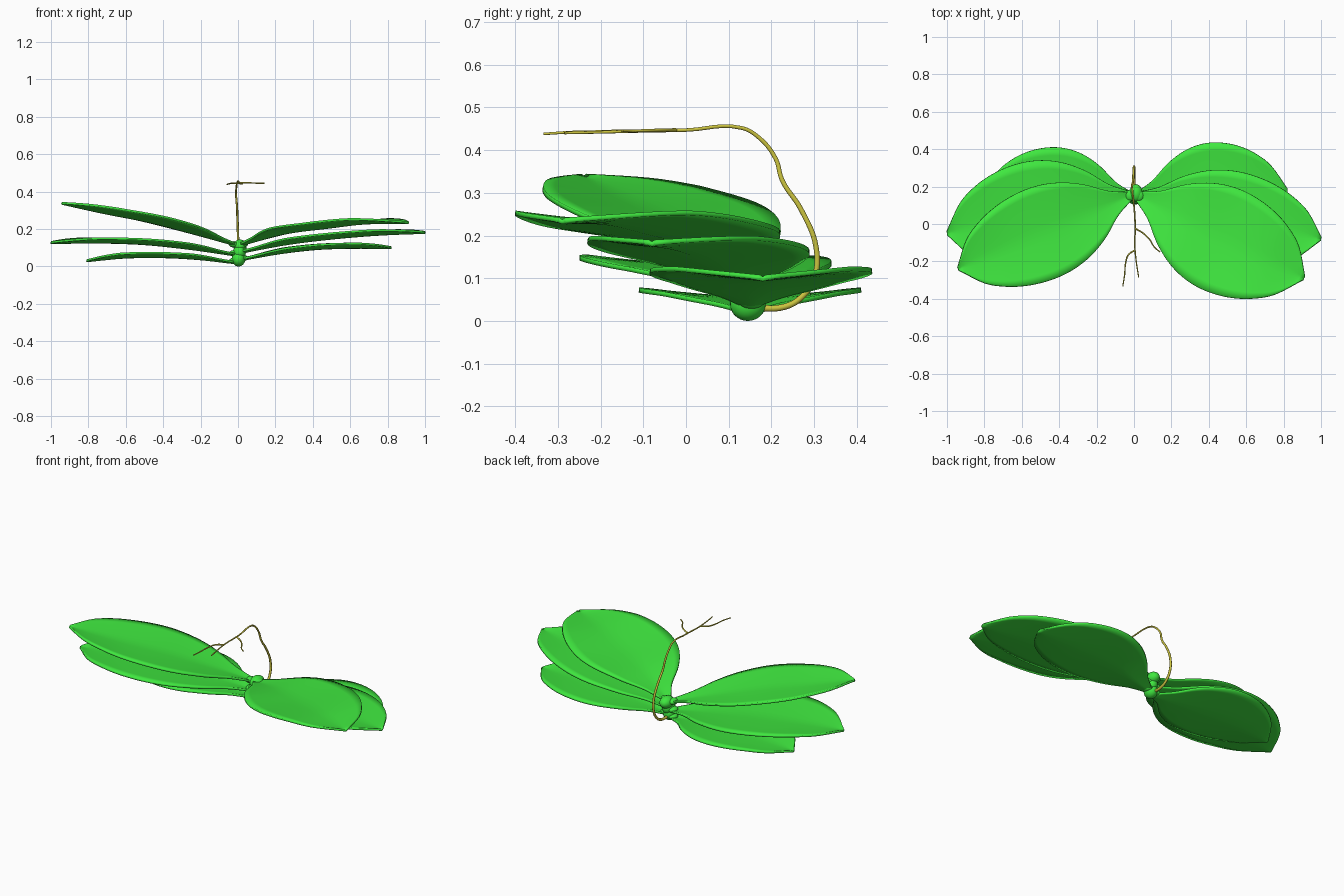
import bpy, bmesh, math
from mathutils import Vector

if "Cube" in bpy.data.objects:
    bpy.data.objects.remove(bpy.data.objects["Cube"])


def material(name, color):
    m = bpy.data.materials.new(name)
    m.diffuse_color = (*color, 1)
    m.use_nodes = True
    m.node_tree.nodes["Principled BSDF"].inputs["Base Color"].default_value = m.diffuse_color
    return m


GREEN = material("leaf_green", (0.05, 0.8, 0.05))
YELLOW = material("stalk_yellow", (0.6, 0.55, 0.05))


def interp(pts, t):
    """Smooth interpolation through evenly spaced values."""
    f = min(max(t, 0), 1) * (len(pts) - 1)
    i = min(int(f), len(pts) - 2)
    u = f - i
    a, b = pts[i], pts[i + 1]
    p = pts[i - 1] if i else 2 * a - b
    n = pts[i + 2] if i + 2 < len(pts) else 2 * b - a
    return 0.5 * (2 * a + (b - p) * u + (2 * p - 5 * a + 4 * b - n) * u * u
                  + (3 * a - p - 3 * b + n) * u ** 3)


# Relative half width of a leaf at even steps from base to tip
WIDTH = [0.09, 0.29, 0.60, 0.82, 0.95, 1.0, 0.98, 0.90, 0.75, 0.50, 0.03]


def leaf(name, base, tip, half, heights, bow, fold=0.022, rows=40, cols=12):
    base, tip = Vector(base), Vector(tip)
    d = tip - base
    n = Vector((-d.y, d.x)).normalized()
    if n.y < 0:
        n = -n
    bm = bmesh.new()
    grid = []
    for i in range(rows + 1):
        t = i / rows
        w = half * interp(WIDTH, t)
        c = base + d * t + n * bow * math.sin(math.pi * t)
        z = interp(heights, t)
        row = []
        for j in range(cols + 1):
            s = 2 * j / cols - 1
            p = c + n * s * w
            lift = fold * abs(s) ** 1.3 * min(1, w / half + 0.2)
            row.append(bm.verts.new((p.x, p.y, z + lift)))
        grid.append(row)
    for i in range(rows):
        for j in range(cols):
            bm.faces.new((grid[i][j], grid[i + 1][j], grid[i + 1][j + 1], grid[i][j + 1]))
    bmesh.ops.recalc_face_normals(bm, faces=bm.faces)
    if sum(f.normal.z for f in bm.faces) < 0:
        bmesh.ops.reverse_faces(bm, faces=bm.faces)
    for f in bm.faces:
        f.smooth = True
    me = bpy.data.meshes.new(name)
    bm.to_mesh(me)
    bm.free()
    ob = bpy.data.objects.new(name, me)
    bpy.context.collection.objects.link(ob)
    me.materials.append(GREEN)
    mod = ob.modifiers.new("thickness", "SOLIDIFY")
    mod.thickness = 0.011
    mod.offset = 0


# Three stacked leaves on each side
leaf("right_top_leaf", (0.02, 0.15), (0.91, -0.29), 0.285, [0.115, 0.175, 0.205, 0.23, 0.232], -0.01)
leaf("right_middle_leaf", (0.02, 0.15), (1.0, -0.08), 0.25, [0.075, 0.12, 0.15, 0.17, 0.18], 0.0)
leaf("right_bottom_leaf", (0.02, 0.15), (0.82, 0.18), 0.26, [0.035, 0.07, 0.093, 0.10, 0.098], 0.01)
leaf("left_top_leaf", (-0.02, 0.15), (-0.94, -0.24), 0.25, [0.115, 0.18, 0.24, 0.285, 0.335], 0.0)
leaf("left_middle_leaf", (-0.02, 0.15), (-1.0, -0.05), 0.29, [0.06, 0.095, 0.12, 0.128, 0.125], 0.0)
leaf("left_bottom_leaf", (-0.02, 0.15), (-0.81, 0.15), 0.26, [0.018, 0.04, 0.05, 0.047, 0.028], 0.0)


# Lumpy crown joining the leaf bases
def lump(name, loc, scale):
    bpy.ops.mesh.primitive_uv_sphere_add(segments=24, ring_count=14, radius=1, location=loc)
    ob = bpy.context.object
    ob.name = name
    ob.scale = scale
    ob.data.materials.append(GREEN)
    bpy.ops.object.shade_smooth()


lump("crown_base", (0.003, 0.145, 0.04), (0.036, 0.042, 0.04))
lump("crown_middle", (0.008, 0.15, 0.075), (0.034, 0.042, 0.04))
lump("crown_top", (0.01, 0.165, 0.11), (0.036, 0.048, 0.034))
for k, (s, z) in enumerate([(1, 0.045), (-1, 0.03), (1, 0.085), (-1, 0.07), (1, 0.12), (-1, 0.118)]):
    lump(f"leaf_sheath_{k + 1}", (s * 0.025 + 0.003, 0.152, z), (0.026, 0.03, 0.017))


# Flower stalk and its two twigs
def stalk(name, pts, r0, r1):
    cu = bpy.data.curves.new(name, "CURVE")
    cu.dimensions = "3D"
    cu.bevel_depth = 1.0
    cu.bevel_resolution = 3
    cu.resolution_u = 6
    cu.use_fill_caps = True
    sp = cu.splines.new("BEZIER")
    sp.bezier_points.add(len(pts) - 1)
    for i, (bp, p) in enumerate(zip(sp.bezier_points, pts)):
        bp.co = p
        bp.handle_left_type = bp.handle_right_type = "AUTO"
        bp.radius = r0 + (r1 - r0) * i / (len(pts) - 1)
    ob = bpy.data.objects.new(name, cu)
    bpy.context.collection.objects.link(ob)
    cu.materials.append(YELLOW)


stalk("flower_stalk", [(0, 0.16, 0.03), (0, 0.23, 0.033), (0, 0.27, 0.055), (0, 0.30, 0.10),
                       (0, 0.305, 0.17), (-0.003, 0.27, 0.26), (-0.006, 0.225, 0.33),
                       (-0.01, 0.21, 0.38), (-0.008, 0.17, 0.43), (-0.003, 0.13, 0.452),
                       (0.006, 0, 0.447), (0.005, -0.13, 0.444), (0.012, -0.2, 0.442),
                       (0.025, -0.285, 0.44)], 0.008, 0.003)
stalk("right_twig", [(0.008, -0.025, 0.447), (0.05, -0.05, 0.447), (0.085, -0.085, 0.446),
                     (0.11, -0.125, 0.445), (0.14, -0.15, 0.445)], 0.0045, 0.003)
stalk("left_twig", [(0.004, -0.14, 0.444), (-0.03, -0.165, 0.444), (-0.045, -0.21, 0.443),
                    (-0.05, -0.27, 0.442), (-0.06, -0.333, 0.438)], 0.0045, 0.003)
